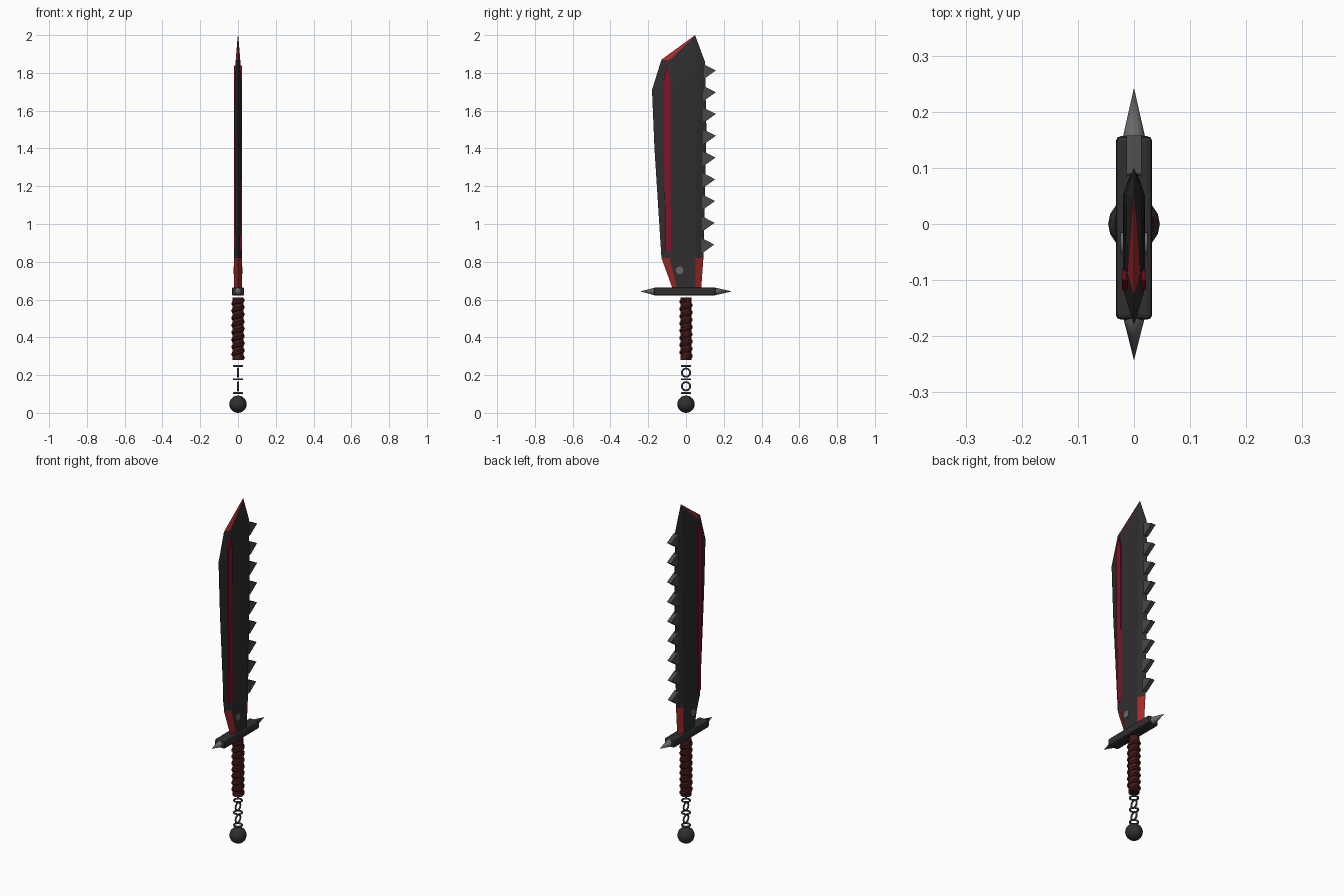
import bpy, bmesh
from math import pi, sin, cos

if "Cube" in bpy.data.objects:
    bpy.data.objects.remove(bpy.data.objects["Cube"])


def mat(name, r, g, b):
    m = bpy.data.materials.new(name)
    m.diffuse_color = (r, g, b, 1)
    m.use_nodes = True
    m.node_tree.nodes["Principled BSDF"].inputs["Base Color"].default_value = m.diffuse_color
    return m


BLACK = mat("black_steel", 0.03, 0.027, 0.028)
RED = mat("red_edge", 0.38, 0.022, 0.022)
CRIMSON = mat("crimson_inlay", 0.22, 0.006, 0.02)
STEEL = mat("grey_steel", 0.14, 0.14, 0.145)
TOOTH = mat("tooth_steel", 0.07, 0.065, 0.07)
CHAIN = mat("chain_steel", 0.09, 0.1, 0.12)
LEATHER = mat("leather", 0.06, 0.009, 0.009)


def mesh_obj(name, verts, faces, mats, face_mats=None):
    me = bpy.data.meshes.new(name)
    me.from_pydata(verts, [], faces)
    for m in mats:
        me.materials.append(m)
    for p, i in zip(me.polygons, face_mats or []):
        p.material_index = i
    bm = bmesh.new()
    bm.from_mesh(me)
    bmesh.ops.recalc_face_normals(bm, faces=bm.faces)
    bm.to_mesh(me)
    bm.free()
    ob = bpy.data.objects.new(name, me)
    bpy.context.collection.objects.link(ob)
    return ob


def finish(name, m, smooth=False):
    ob = bpy.context.object
    ob.name = name
    ob.data.materials.append(m)
    if smooth:
        bpy.ops.object.shade_smooth_by_angle()
    return ob


def prism(name, pts, half, m):
    # (y, z) outline extruded symmetrically along x
    n = len(pts)
    v = [(s * half, y, z) for s in (-1, 1) for y, z in pts]
    f = [tuple(range(n)), tuple(range(n, 2 * n))]
    f += [(i, (i + 1) % n, n + (i + 1) % n, n + i) for i in range(n)]
    return mesh_obj(name, v, f, [m])


# Blade: sharp outer outline, flat inner outline on both sides
outer = [(-.068, .65), (-.13, .82), (-.167, 1.4), (-.18, 1.71), (-.13, 1.87),
         (.048, 2.0), (.1, 1.86), (.108, 1.5), (.092, .82), (.08, .65)]
inner = [(-.045, .65, .02), (-.088, .82, .02), (-.113, 1.4, .018), (-.124, 1.71, .017),
         (-.088, 1.868, .012), (.042, 1.99, .002), (.055, 1.82, .014), (.055, 1.5, .018),
         (.05, .82, .02), (.05, .65, .02)]
verts = [(0, y, z) for y, z in outer]
faces, fm = [], []
for side, off in ((1, 10), (-1, 20)):
    verts += [(side * x, y, z) for y, z, x in inner]
    for i in range(9):
        faces.append((i, i + 1, off + i + 1, off + i))
        fm.append(1 if i in (0, 4, 8) else 0)
    for f in ((0, 1, 8, 9), (1, 2, 7, 8), (2, 3, 6, 7), (3, 4, 6), (4, 5, 6)):
        faces.append(tuple(off + k for k in f))
        fm.append(0)
faces += [(0, 10, 19, 9), (0, 20, 29, 9)]
fm += [0, 0]
mesh_obj("blade", verts, faces, [BLACK, RED], fm)

# Red inlay strip showing on both faces
prism("blade_inlay", [(-.108, .86), (-.08, .86), (-.083, 1.77), (-.1, 1.84),
                      (-.118, 1.77), (-.117, 1.4)], .021, CRIMSON)

# Saw teeth on the back edge
for i in range(9):
    z = .888 + i * .1152
    y = .094 + .008 * min(i / 5, 1)
    prism(f"saw_tooth_{i + 1}", [(y - .012, z - .042), (y, z - .037), (y + .056, z + .003),
                                 (y, z + .032), (y - .012, z + .036)], .013, TOOTH)

# Rivet through the blade root
bpy.ops.mesh.primitive_cylinder_add(vertices=16, radius=.02, depth=.048,
                                    location=(0, -.034, .755), rotation=(0, pi / 2, 0))
finish("rivet", STEEL, True)

# Crossguard with spiked ends
bpy.ops.mesh.primitive_cube_add(size=1, location=(0, -.007, .643))
guard = bpy.context.object
guard.scale = (.065, .327, .044)
bpy.ops.object.transform_apply(location=False, rotation=False, scale=True)
bev = guard.modifiers.new("bevel", "BEVEL")
bev.width, bev.segments = .009, 2
finish("crossguard", BLACK)
for s, y0, tag in ((1, .15, "back"), (-1, -.16, "front")):
    tip = s * .243
    bpy.ops.mesh.primitive_cone_add(vertices=12, radius1=.021, radius2=0, depth=abs(tip - y0),
                                    location=(0, (tip + y0) / 2, .643),
                                    rotation=(-s * pi / 2, 0, 0))
    finish(f"guard_spike_{tag}", STEEL, True)

# Grip core and spiral leather wrap
bpy.ops.mesh.primitive_cylinder_add(vertices=20, radius=.029, depth=.33, location=(0, 0, .445))
finish("grip", LEATHER, True)
cu = bpy.data.curves.new("grip_wrap", "CURVE")
cu.dimensions = "3D"
cu.bevel_depth, cu.bevel_resolution, cu.use_fill_caps = .012, 2, True
turns, per = 8, 20
sp = cu.splines.new("POLY")
sp.points.add(turns * per)
for k, p in enumerate(sp.points):
    a = 2 * pi * k / per
    p.co = (.024 * cos(a), .024 * sin(a), .292 + .306 * k / (turns * per), 1)
wrap = bpy.data.objects.new("grip_wrap", cu)
bpy.context.collection.objects.link(wrap)
bpy.ops.object.select_all(action="DESELECT")
wrap.select_set(True)
bpy.context.view_layer.objects.active = wrap
bpy.ops.object.convert(target="MESH")
finish("grip_wrap", LEATHER, True)

# Chain: alternating flat and upright rings
for i, z in enumerate((.105, .141, .178, .213, .249)):
    bpy.ops.mesh.primitive_torus_add(major_segments=20, minor_segments=8, major_radius=.022,
                                     minor_radius=.005, location=(0, 0, z),
                                     rotation=(0, pi / 2 if i % 2 else 0, 0))
    finish(f"chain_link_{i + 1}", CHAIN, True)

# Pommel ball
bpy.ops.mesh.primitive_uv_sphere_add(segments=16, ring_count=10, radius=.046, location=(0, 0, .046))
finish("pommel", BLACK, True)
